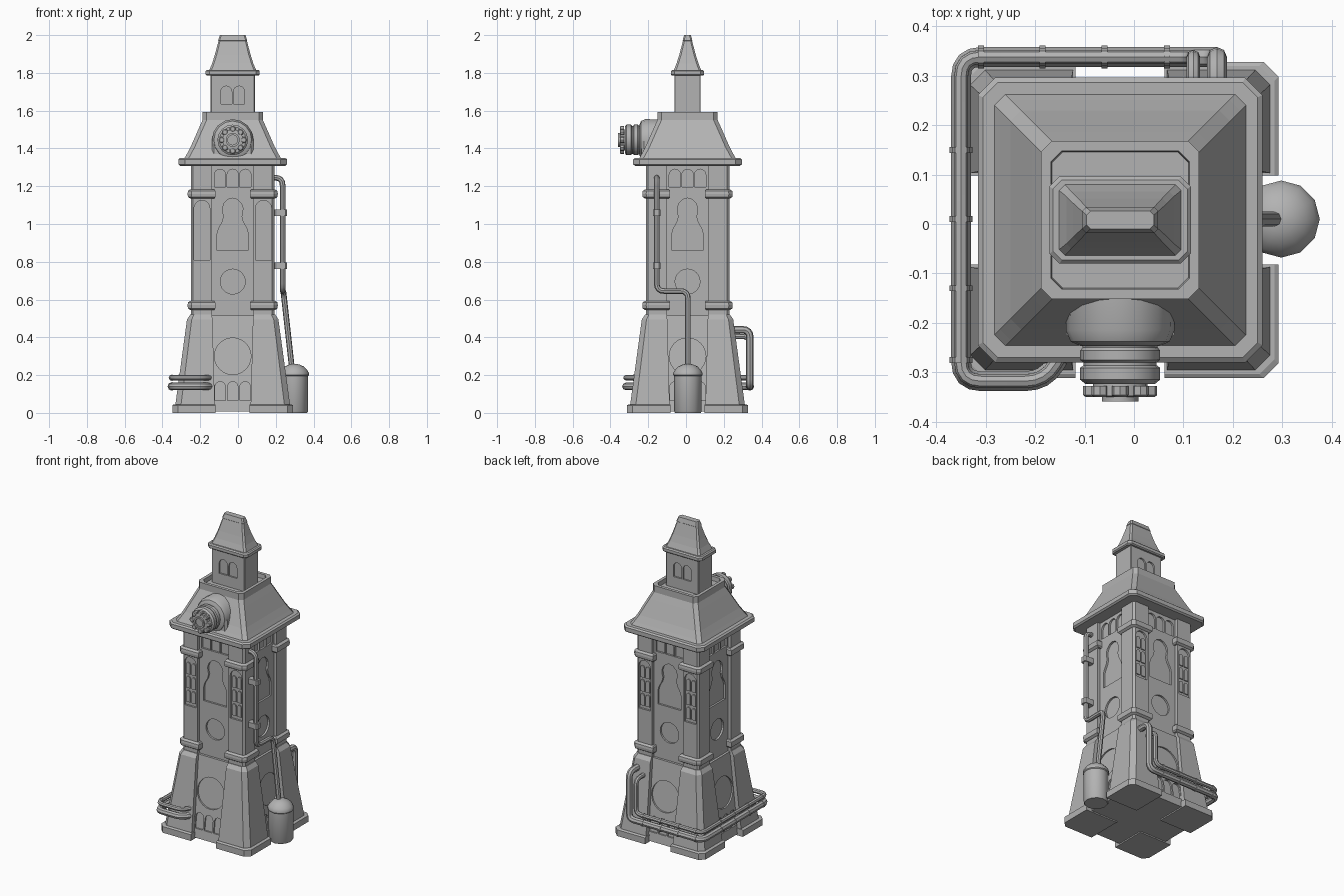
import bpy, bmesh
from math import pi, sin, cos
from mathutils import Matrix, Vector

if "Cube" in bpy.data.objects:
    bpy.data.objects.remove(bpy.data.objects["Cube"])

GREY = (0.45, 0.45, 0.45, 1)
mat = bpy.data.materials.new("stone grey")
mat.use_nodes = True
mat.diffuse_color = GREY
mat.node_tree.nodes["Principled BSDF"].inputs["Base Color"].default_value = GREY

CX, CY = -0.028, 0.008          # tower axis
MIRRORS = [Matrix.Diagonal((sx, sy, 1, 1)) for sx in (1, -1) for sy in (1, -1)]
TURNS = [Matrix.Rotation(k * pi / 2, 4, 'Z') for k in range(4)]


def activate(ob):
    bpy.ops.object.select_all(action='DESELECT')
    ob.select_set(True)
    bpy.context.view_layer.objects.active = ob


def loft(bm, rings, matrix=Matrix()):
    """Skin rings of points into a closed solid."""
    vs = [[bm.verts.new(matrix @ Vector(p)) for p in ring] for ring in rings]
    n = len(vs[0])
    for a, b in zip(vs, vs[1:]):
        for i in range(n):
            j = (i + 1) % n
            bm.faces.new((a[i], a[j], b[j], b[i]))
    bm.faces.new(vs[0])
    bm.faces.new(vs[-1])


def finish(name, bm, loc=(CX, CY, 0), smooth=False):
    bmesh.ops.recalc_face_normals(bm, faces=bm.faces)
    me = bpy.data.meshes.new(name)
    bm.to_mesh(me)
    bm.free()
    me.materials.append(mat)
    ob = bpy.data.objects.new(name, me)
    bpy.context.collection.objects.link(ob)
    ob.location = loc
    if smooth:
        activate(ob)
        bpy.ops.object.shade_smooth_by_angle(angle=0.6)
    return ob


def octagon(hx, hy, c, z):
    """Rectangle with cut corners."""
    pts = []
    for sx, sy in ((1, 1), (-1, 1), (-1, -1), (1, -1)):
        pair = [(sx * hx, sy * (hy - c), z), (sx * (hx - c), sy * hy, z)]
        pts += pair if sx * sy > 0 else pair[::-1]
    return pts


def corner(a, b, c, z):
    """Square from a to b with its outer corner cut."""
    return [(a, a, z), (b, a, z), (b, b - c, z), (b - c, b, z), (a, b, z)]


def corners(name, sections):
    bm = bmesh.new()
    for m in MIRRORS:
        loft(bm, [corner(*s) for s in sections], m)
    return finish(name, bm)


def block(name, sections):
    bm = bmesh.new()
    loft(bm, [octagon(*s) for s in sections])
    return finish(name, bm)


def arch(x, z0, z1, h):
    """Round-topped window outline as (x, z)."""
    top = [(x + h * cos(k * pi / 8), z1 - h + h * sin(k * pi / 8)) for k in range(9)]
    return [(x + h, z0)] + top + [(x - h, z0)]


def disc(x, z, r, n=24):
    return [(x + r * cos(k * 2 * pi / n), z + r * sin(k * 2 * pi / n)) for k in range(n)]


def prism(bm, outline, wall, inner, outer, matrix):
    """Slab that follows the front wall, whose distance at height z is wall(z)."""
    loft(bm, [[(x, -wall(z) - d, z) for x, z in outline] for d in (-inner, outer)], matrix)


def carve(ob, outlines, wall, depth, turns):
    bm = bmesh.new()
    for m in turns:
        for o in outlines:
            prism(bm, o, wall, depth, 0.01, m)
    cutter = finish("cutter", bm)
    cutter.hide_render = True
    mod = ob.modifiers.new("carving", 'BOOLEAN')
    mod.object, mod.operation, mod.solver = cutter, 'DIFFERENCE', 'EXACT'
    activate(ob)
    bpy.ops.object.modifier_apply(modifier=mod.name)
    bpy.data.objects.remove(cutter)


def lathe(name, profile, loc, n, axis=Matrix()):
    bm = bmesh.new()
    loft(bm, [[(x, y, h) for x, y in disc(0, 0, r, n)] for r, h in profile], axis)
    return finish(name, bm, loc, True)


def pipe(name, points, radius, bend=0.04):
    """Round tube through points with rounded bends."""
    pts = [Vector(p) for p in points]
    path = [pts[0]]
    for a, p, b in zip(pts, pts[1:], pts[2:]):
        s, e = p + (a - p).normalized() * bend, p + (b - p).normalized() * bend
        path += [s.lerp(p, t).lerp(p.lerp(e, t), t) for t in (0, .25, .5, .75, 1)]
    path.append(pts[-1])
    cu = bpy.data.curves.new(name, 'CURVE')
    cu.dimensions, cu.bevel_depth, cu.bevel_resolution = '3D', radius, 2
    cu.use_fill_caps = True
    sp = cu.splines.new('POLY')
    sp.points.add(len(path) - 1)
    for q, p in zip(sp.points, path):
        q.co = (*p, 1)
    cu.materials.append(mat)
    ob = bpy.data.objects.new(name, cu)
    bpy.context.collection.objects.link(ob)
    activate(ob)
    bpy.ops.object.convert(target='MESH')
    bpy.ops.object.shade_smooth_by_angle(angle=0.6)


# Lower storey: tapered core with corner buttresses
def base_wall(z):
    return 0.282 - 0.13 * z


base = block("base_core", [(base_wall(z), base_wall(z), 0.01, z) for z in (0.008, 0.515)])
carve(base, [disc(0, 0.3, 0.097)] + [arch(x, 0.065, 0.165, 0.028) for x in (-0.066, 0, 0.066)],
      base_wall, 0.01, TURNS)
corners("buttress_plinths", [(0.09, 0.32, 0.03, 0), (0.09, 0.32, 0.03, 0.04), (0.09, 0.312, 0.03, 0.045)])
corners("buttresses", [(0.095, 0.304, 0.03, 0.04), (0.107, 0.242, 0.025, 0.495),
                       (0.11, 0.225, 0.02, 0.52)])

# Upper storey: wall with carved panels
def shaft_wall(z):
    return 0.2


shaft = block("shaft_core", [(0.2, 0.2, 0.01, z) for z in (0.5, 1.32)])
right = [(0.082, 0.86), (0.082, 0.95), (0.075, 0.975), (0.055, 1.01), (0.047, 1.04), (0.052, 1.06),
         (0.054, 1.085), (0.045, 1.11), (0.025, 1.13)]
niche = right + [(0, 1.137)] + [(-x, z) for x, z in reversed(right)]
carve(shaft, [niche, disc(0, 0.695, 0.066)] + [arch(x, 1.195, 1.29, 0.03) for x in (-0.067, 0, 0.067)],
      shaft_wall, 0.012, TURNS)

# Corner piers with window bays on front and back
def pier_wall(z):
    return 0.221


piers = corners("corner_piers", [(0.11, 0.221, 0.012, 0.5), (0.11, 0.221, 0.012, 1.32)])
carve(piers, [arch(s * 0.163, 0.81, 1.125, 0.042) for s in (-1, 1)], pier_wall, 0.012, TURNS[::2])
bm = bmesh.new()
for turn in TURNS[::2]:
    for s in (-1, 1):
        for dx in (-0.019, 0.019):
            for z in (0.83, 0.92, 1.01):
                prism(bm, arch(s * 0.163 + dx, z, z + 0.075, 0.014), pier_wall, 0.014, -0.005, turn)
finish("pier_windows", bm)
for name, z in (("lower_pier_bands", 0.55), ("upper_pier_bands", 1.14)):
    corners(name, [(0.098, 0.225, 0.02, z - 0.005), (0.092, 0.237, 0.02, z + 0.003),
                   (0.092, 0.239, 0.02, z + 0.02), (0.092, 0.237, 0.02, z + 0.035),
                   (0.098, 0.225, 0.02, z + 0.043)])

# Main roof with a hollow parapet on top
block("roof_eaves", [(0.278, 0.278, 0.03, 1.308), (0.288, 0.288, 0.035, 1.316),
                     (0.288, 0.288, 0.035, 1.342), (0.278, 0.278, 0.03, 1.35)])
slope = [(1.34, 0.26), (1.37, 0.243), (1.41, 0.222), (1.46, 0.2), (1.51, 0.178), (1.55, 0.16),
         (1.592, 0.16), (1.592, 0.14), (1.565, 0.138)]
block("main_roof", [(h, h, 0.022, z) for z, h in slope])

# Cupola and spire
cupola = block("cupola", [(0.117, 0.07, 0.004, z) for z in (1.56, 1.8)])
carve(cupola, [arch(x, 1.635, 1.73, 0.029) for x in (-0.034, 0.034)],
      lambda z: 0.07, 0.01, TURNS[::2])
block("spire_eaves", [(0.136, 0.081, 0.018, 1.785), (0.143, 0.088, 0.02, 1.791),
                      (0.143, 0.088, 0.02, 1.809), (0.136, 0.081, 0.018, 1.816)])
block("spire", [(0.126, 0.074, 0.012, 1.81), (0.109, 0.058, 0.01, 1.85), (0.095, 0.044, 0.01, 1.895),
                (0.083, 0.032, 0.009, 1.94), (0.075, 0.024, 0.008, 1.97), (0.077, 0.026, 0.008, 1.972),
                (0.068, 0.018, 0.008, 2.0)])

# Round machine on the roof front
FRONT = Matrix.Rotation(pi / 2, 4, 'X')
HUB = (CX, 0, 1.445)
lathe("drum_housing", [(0.108, 0.1), (0.11, 0.215), (0.1, 0.238), (0.08, 0.247)], HUB, 16, FRONT)
bm = bmesh.new()
loft(bm, [octagon(0.11, 0.05, 0.012, z) for z in (1.35, 1.44)])
finish("drum_footing", bm, (CX, -0.185, 0))
lathe("drum", [(0.076, 0.24), (0.076, 0.25), (0.081, 0.256), (0.081, 0.275), (0.074, 0.28), (0.074, 0.286),
               (0.081, 0.291), (0.081, 0.315), (0.07, 0.324)], HUB, 16, FRONT)
lathe("drum_wheel", [(0.055, 0.32), (0.055, 0.348), (0.037, 0.35), (0.037, 0.359), (0.026, 0.359),
                     (0.026, 0.35)], HUB, 16, FRONT)
bm = bmesh.new()
for k in range(8):
    spin = Matrix.Rotation(k * pi / 4, 4, 'Z')
    loft(bm, [[(x, y, h) for x, y in disc(0.058, 0, r, 8)]
              for r, h in ((0.017, 0.328), (0.017, 0.346), (0.012, 0.35))], FRONT @ spin)
finish("wheel_knobs", bm, HUB, True)

# Tank and its feed pipe on the left side
lathe("tank", [(0.068, 0), (0.073, 0.008), (0.073, 0.195), (0.078, 0.2), (0.078, 0.21), (0.07, 0.225),
               (0.052, 0.245), (0.028, 0.256), (0.008, 0.26)], (0.298, 0.01, 0), 12)
pipe("feed_pipe", [(0.285, 0.01, 0.24), (0.24, 0.01, 0.645), (0.236, -0.155, 0.645),
                   (0.236, -0.155, 1.245), (0.16, -0.155, 1.245)], 0.015)
for z in (0.78, 1.06):
    bm = bmesh.new()
    loft(bm, [octagon(0.035, 0.02, 0.008, h) for h in (z - 0.017, z + 0.017)])
    finish("feed_pipe_clamp", bm, (0.224, -0.155, 0))

# Two pipes wrapping the back and right sides
for name, x, z, top, r in (("lower_wrap_pipe", 0.168, 0.14, 0.44, 0.02),
                           ("upper_wrap_pipe", 0.12, 0.186, 0.405, 0.014)):
    pipe(name, [(x, 0.22, top), (x, 0.338, top), (x, 0.338, z), (-0.35, 0.338, z),
                (-0.35, -0.318, z), (-0.18, -0.318, z), (-0.14, -0.25, z)], r)
    for cx in (-0.31, -0.185, -0.06, 0.067):
        pipe("pipe_collar", [(cx - 0.006, 0.338, z), (cx + 0.006, 0.338, z)], r + 0.003)
    for cy in (0.15, 0.01, -0.13, -0.275):
        pipe("pipe_collar", [(-0.35, cy - 0.006, z), (-0.35, cy + 0.006, z)], r + 0.003)
